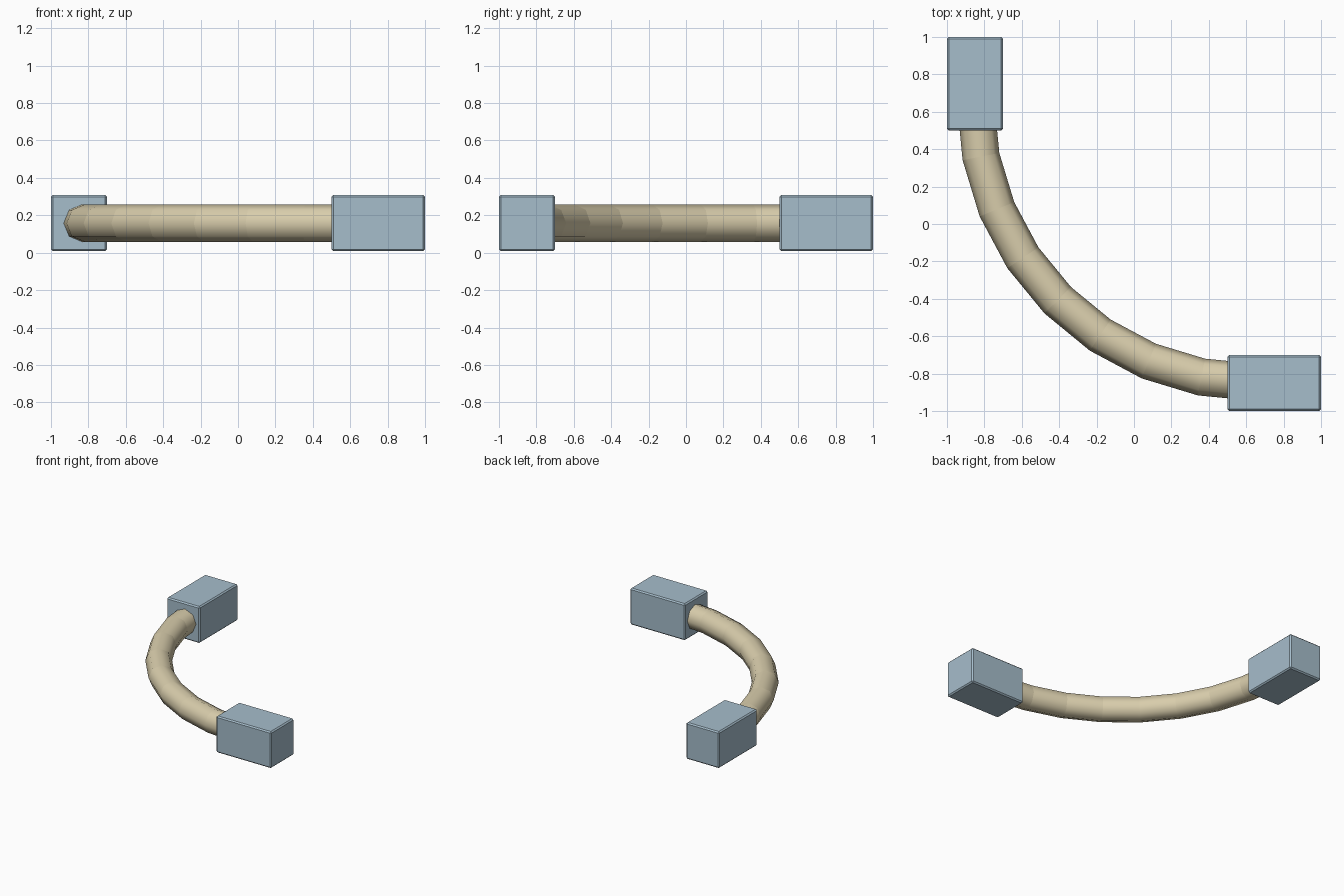
import bpy, bmesh, math
from mathutils import Vector

if "Cube" in bpy.data.objects:
    bpy.data.objects.remove(bpy.data.objects["Cube"])

Z = 0.158       # height of the pipe axis
CEN = 0.653     # centre of the quarter bend (x and y)
BEND = 1.5      # bend radius
PIPE = 0.1      # pipe radius
SIDES, STEPS = 8, 8


def material(name, rgb):
    m = bpy.data.materials.new(name)
    m.diffuse_color = (*rgb, 1)
    m.use_nodes = True
    m.node_tree.nodes["Principled BSDF"].inputs["Base Color"].default_value = m.diffuse_color
    return m


blue = material("pale blue", (0.38, 0.51, 0.60))
tan = material("tan", (0.69, 0.61, 0.41))


def make(name, bm, mat):
    me = bpy.data.meshes.new(name)
    bm.to_mesh(me)
    bm.free()
    me.materials.append(mat)
    ob = bpy.data.objects.new(name, me)
    bpy.context.collection.objects.link(ob)
    return ob


# end blocks, edges slightly softened
def block(name, centre, size):
    bm = bmesh.new()
    bmesh.ops.create_cube(bm, size=1)
    for v in bm.verts:
        v.co = Vector([c + p * s for c, p, s in zip(centre, v.co, size)])
    bmesh.ops.bevel(bm, geom=bm.edges[:], offset=0.01, segments=1, affect='EDGES')
    make(name, bm, blue)


block("back_block", (-0.85, 0.75, Z), (0.3, 0.5, 0.3))
block("right_block", (0.75, -0.85, Z), (0.5, 0.3, 0.3))

# bent pipe: octagonal section swept along a quarter circle
bm = bmesh.new()
rings = []
for i in range(STEPS + 1):
    a = math.pi + i * math.pi / 2 / STEPS
    ring = []
    for j in range(SIDES):
        t = 2 * math.pi * j / SIDES
        r = BEND + PIPE * math.cos(t)
        ring.append(bm.verts.new((CEN + r * math.cos(a), CEN + r * math.sin(a),
                                  Z + PIPE * math.sin(t))))
    rings.append(ring)
for r0, r1 in zip(rings, rings[1:]):
    for j in range(SIDES):
        k = (j + 1) % SIDES
        bm.faces.new((r0[j], r0[k], r1[k], r1[j])).smooth = True
# each segment is smooth around, but creased at its joints
for ring in rings:
    for j in range(SIDES):
        bm.edges.get((ring[j], ring[(j + 1) % SIDES])).smooth = False
for ring in (rings[0], rings[-1]):
    bm.faces.new(ring)
bmesh.ops.recalc_face_normals(bm, faces=bm.faces[:])
make("bent_pipe", bm, tan)
